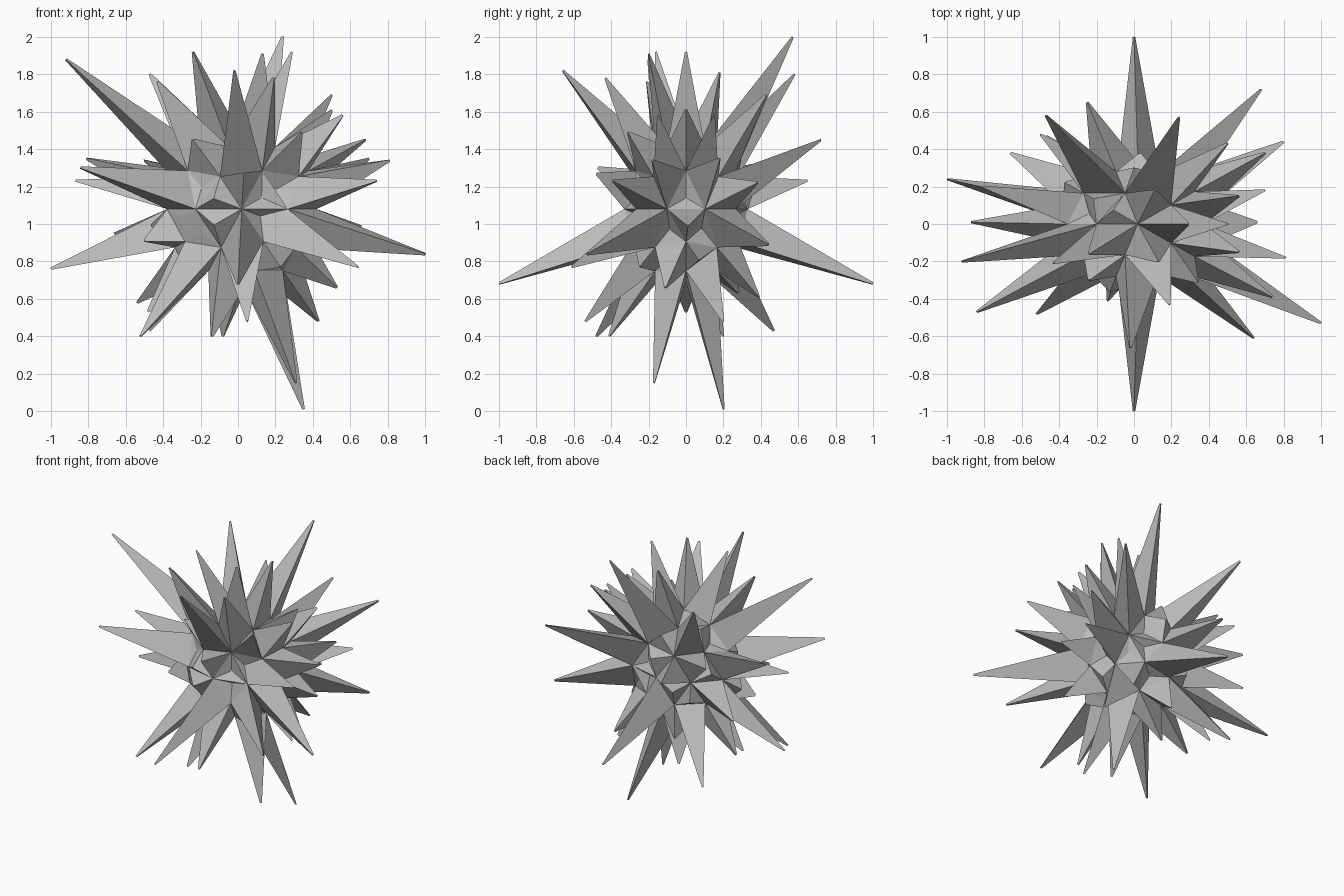
import bpy, bmesh, math, random
from mathutils import Matrix, Vector

default_cube = bpy.data.objects.get("Cube")
if default_cube:
    bpy.data.objects.remove(default_cube, do_unlink=True)

random.seed(4)
CORE_HEIGHT = 1.08
TIP_SCALE = 0.06

# The core is a slightly flattened ball, given as a stretched unit sphere
CORE_SHAPE = (Matrix.Translation((0.02, 0, 0))
              @ Matrix.Diagonal((0.42, 0.33, 0.39, 1)))

# Tips of the prominent spikes, relative to the core height
SPIKE_TIPS = [
    # crown
    (.29, 0, .84), (.11, .18, .73), (.13, -.2, .83), (-.24, -.16, .84),
    (.24, .57, .92), (.19, -.43, .7), (-.43, -.21, .68), (.5, 0, .53),
    # upper slopes
    (-.92, -.2, .8), (-.02, -.66, .74), (-.47, .58, .72), (.5, .43, .61),
    (.56, .15, .5), (.56, -.15, .5), (.34, -.31, .41), (-.24, -.3, .37),
    # above the equator
    (.68, .72, .37), (.81, -.18, .26), (.7, .18, .27), (-.81, .2, .27),
    (-.84, -.47, .22), (.74, -.39, .15), (.7, .38, .14), (-.87, .01, .15),
    (-.25, .65, .15), (-.5, .48, .26), (.03, -.48, .19),
    # below the equator
    (1, -.53, -.24), (.8, .44, -.19), (-.66, .38, -.13), (-.5, -.12, -.17),
    (0, -1, -.4), (0, 1, -.4), (-1, .24, -.32), (.64, -.61, -.31),
    (.66, .01, -.09),
    # lower slopes
    (.53, -.11, -.42), (.43, .2, -.6), (-.47, .47, -.65), (-.52, -.48, -.68),
    (-.14, -.41, -.68), (.05, -.54, -.6), (-.48, 0, -.55), (-.54, .17, -.5),
    (.33, .39, -.47), (-.1, .28, -.45),
    # underside
    (.35, .2, -1.07), (.31, -.17, -.93), (-.08, .2, -.68),
    # shallow pit on the left side
    (.36, 0, .06),
]


def make_material(name, value):
    mat = bpy.data.materials.new(name)
    mat.use_nodes = True
    colour = (value, value, value, 1)
    mat.diffuse_color = colour
    mat.node_tree.nodes["Principled BSDF"].inputs["Base Color"].default_value = colour
    return mat


# Faceted core
bm = bmesh.new()
bmesh.ops.create_icosphere(bm, subdivisions=2, radius=1,
                           matrix=Matrix.Rotation(math.pi, 4, 'Z'))
bm.normal_update()

# Give each listed tip to the facet that points closest to it
to_unit = CORE_SHAPE.inverted()
tips = {}
for point in SPIKE_TIPS:
    tip = to_unit @ Vector(point)
    free = [f for f in bm.faces if f not in tips]
    tips[max(free, key=lambda f: f.normal.dot(tip.normalized()))] = tip

# The remaining facets carry low stubs and shallow pits
for face in bm.faces:
    if face not in tips:
        tips[face] = face.normal * random.uniform(0.75, 1.25)

# Pull every facet out into a three-sided spike
for face, tip in tips.items():
    corners = list(face.verts)
    centre = face.calc_center_median()
    points = [bm.verts.new(tip + (v.co - centre) * TIP_SCALE) for v in corners]
    for i in range(3):
        j = (i + 1) % 3
        bm.faces.new((corners[i], corners[j], points[j], points[i]))
    bm.faces.new(points)
bmesh.ops.delete(bm, geom=list(tips), context='FACES_ONLY')

# Stretch to the core shape and lift into place
bmesh.ops.transform(bm, verts=bm.verts,
                    matrix=Matrix.Translation((0, 0, CORE_HEIGHT)) @ CORE_SHAPE)

mesh = bpy.data.meshes.new("spiked_ball")
bm.to_mesh(mesh)
bm.free()
mesh.materials.append(make_material("plain_grey", 0.5))
spiked_ball = bpy.data.objects.new("spiked_ball", mesh)
bpy.context.collection.objects.link(spiked_ball)
